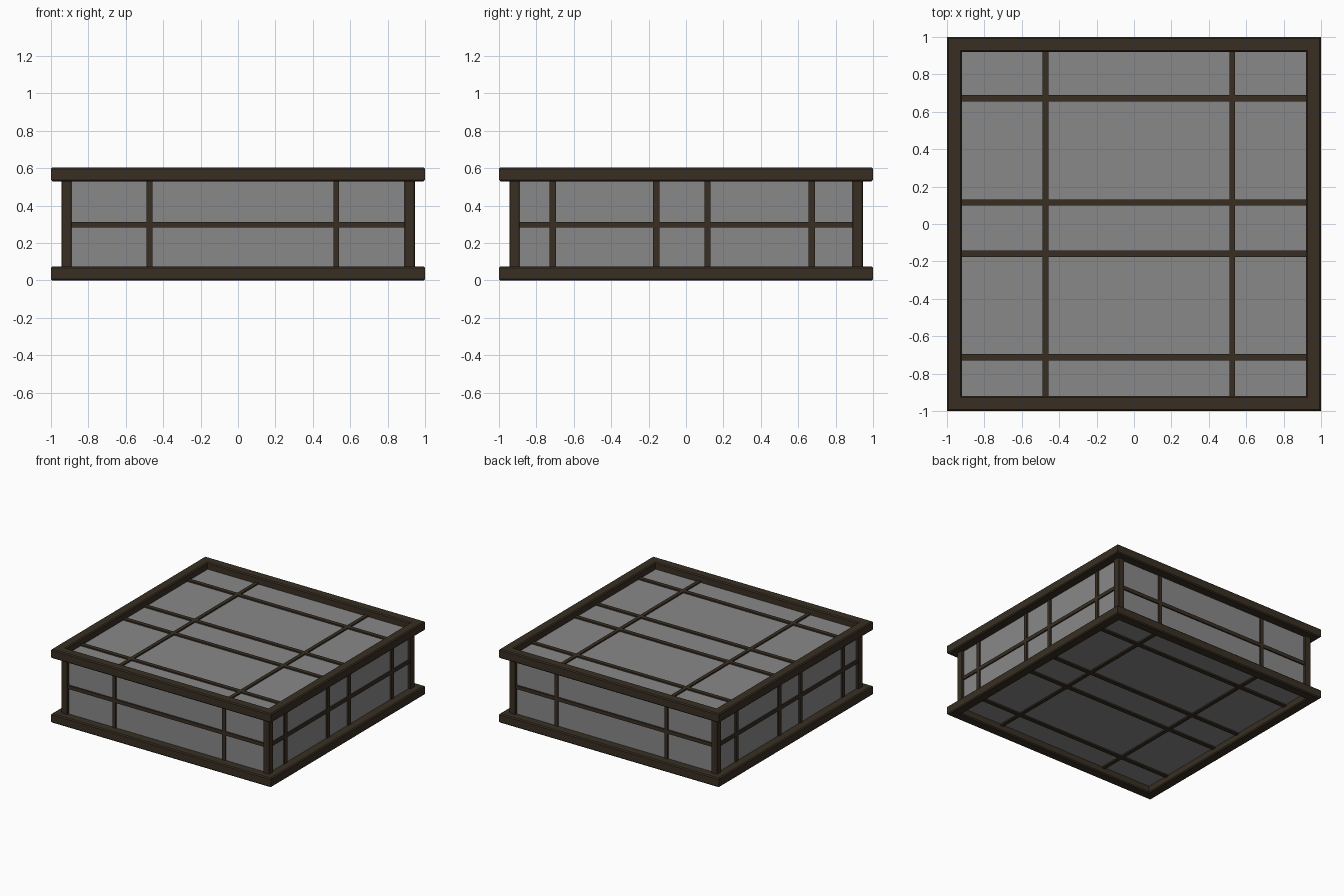
import bpy, bmesh

if "Cube" in bpy.data.objects:
    bpy.data.objects.remove(bpy.data.objects["Cube"])


def material(name, rgb):
    m = bpy.data.materials.new(name)
    m.diffuse_color = (*rgb, 1.0)
    m.use_nodes = True
    m.node_tree.nodes["Principled BSDF"].inputs["Base Color"].default_value = m.diffuse_color
    return m


WOOD = material("dark wood", (0.040, 0.028, 0.017))
PAPER = material("grey paper", (0.25, 0.25, 0.25))


def finish(name, bm, mat):
    bmesh.ops.recalc_face_normals(bm, faces=bm.faces)
    me = bpy.data.meshes.new(name)
    bm.to_mesh(me)
    bm.free()
    me.materials.append(mat)
    ob = bpy.data.objects.new(name, me)
    bpy.context.collection.objects.link(ob)
    return ob


def box(name, lo, hi, mat, bevel=0.0):
    bm = bmesh.new()
    bmesh.ops.create_cube(bm, size=1)
    for v in bm.verts:
        for i in range(3):
            v.co[i] = (lo[i] + hi[i]) / 2 + v.co[i] * (hi[i] - lo[i])
    if bevel:
        bmesh.ops.bevel(bm, geom=bm.edges[:], offset=bevel, segments=1, affect='EDGES')
    return finish(name, bm, mat)


def frame(name, z0, z1, r0=0.92, r1=1.0, c=0.008):
    """Square mitred ring with a chamfered section."""
    prof = [(r0 + c, z0), (r1 - c, z0), (r1, z0 + c), (r1, z1 - c),
            (r1 - c, z1), (r0 + c, z1), (r0, z1 - c), (r0, z0 + c)]
    bm = bmesh.new()
    rings = [[bm.verts.new((sx * r, sy * r, z)) for r, z in prof]
             for sx, sy in ((-1, -1), (1, -1), (1, 1), (-1, 1))]
    n = len(prof)
    for i in range(4):
        a, b = rings[i], rings[(i + 1) % 4]
        for j in range(n):
            k = (j + 1) % n
            bm.faces.new((a[j], b[j], b[k], a[k]))
    return finish(name, bm, WOOD)


H, T = 0.605, 0.075            # total height, frame height
X_BARS = (-0.473, 0.525)
Y_BARS = (-0.712, -0.16, 0.115, 0.672)
P, D, W = 0.92, 0.015, 0.015   # panel plane, bar half depth, bar half width
Z0, Z1 = T - 0.01, H - T + 0.01

# Top and bottom frames
frame("bottom_frame", 0, T)
frame("top_frame", H - T, H)

# Corner posts
for sx in (-1, 1):
    for sy in (-1, 1):
        cx, cy = sx * 0.9175, sy * 0.9175
        box("corner_post", (cx - 0.0275, cy - 0.0275, Z0),
            (cx + 0.0275, cy + 0.0275, Z1), WOOD, 0.003)

# Wall panels with their lattice bars
for s in (-1, 1):
    c = s * P
    a, b = c - 0.004, c + 0.004
    box("wall_panel", (-0.91, a, Z0), (0.91, b, Z1), PAPER)
    box("side_panel", (a, -0.91, Z0), (b, 0.91, Z1), PAPER)
    a, b = c - D, c + D
    box("wall_rail", (-0.9, a, 0.282), (0.9, b, 0.312), WOOD)
    box("side_rail", (a, -0.9, 0.282), (b, 0.9, 0.312), WOOD)
    for x in X_BARS:
        box("wall_bar", (x - W, a, Z0), (x + W, b, Z1), WOOD)
    for y in Y_BARS:
        box("side_bar", (a, y - 0.017, Z0), (b, y + 0.017, Z1), WOOD)

# Top and bottom panels with their lattice bars
for label, z in (("bottom", 0.06), ("top", H - 0.06)):
    box(label + "_panel", (-0.925, -0.925, z - 0.004), (0.925, 0.925, z + 0.004), PAPER)
    for x in X_BARS:
        box(label + "_long_bar", (x - W, -0.925, z - D), (x + W, 0.925, z + D), WOOD)
    for y in Y_BARS:
        box(label + "_cross_bar", (-0.925, y - 0.017, z - D), (0.925, y + 0.017, z + D), WOOD)
